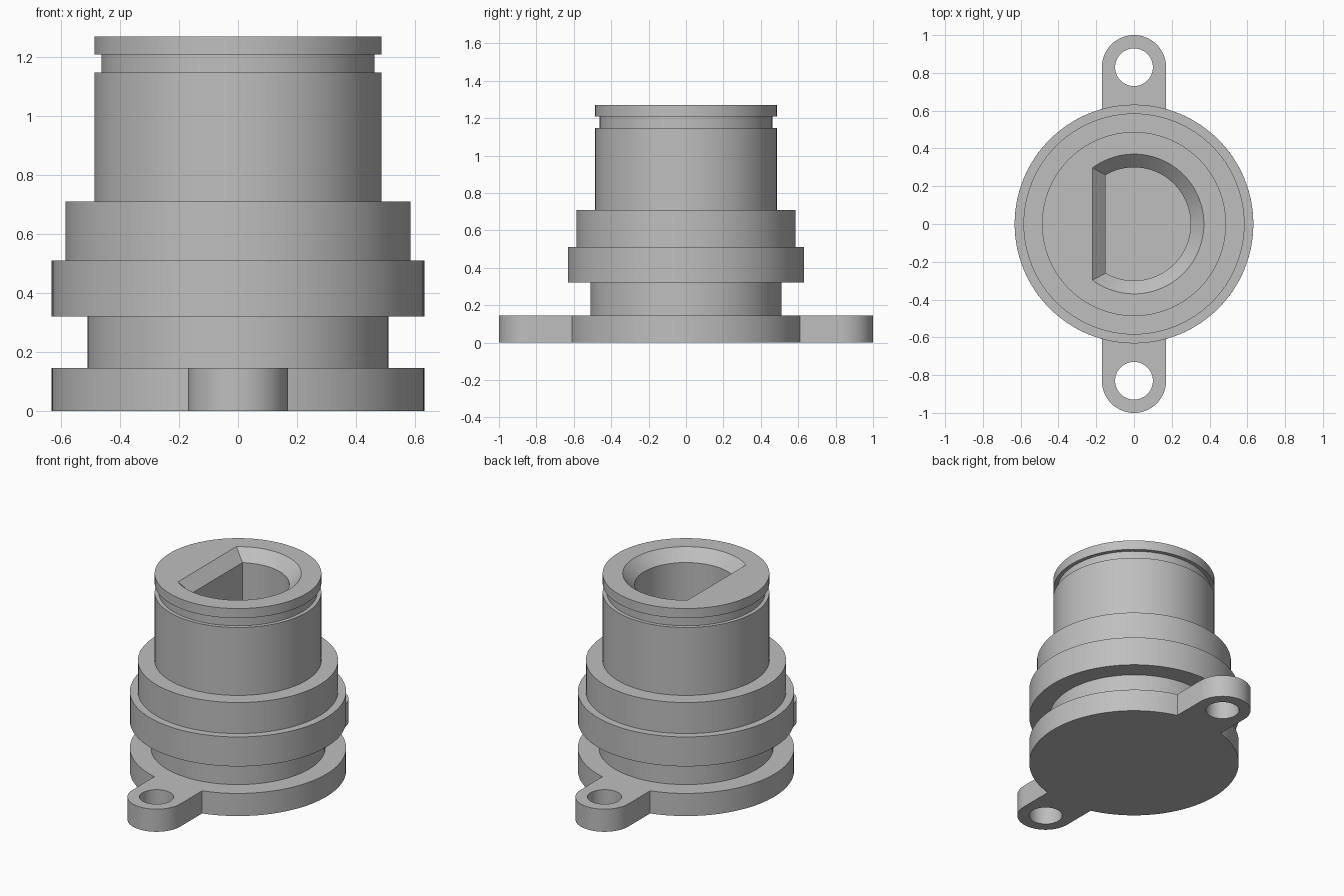
import bpy, bmesh
from math import cos, sin, pi, acos, asin, radians

cube = bpy.data.objects.get("Cube")
if cube:
    bpy.data.objects.remove(cube, do_unlink=True)

grey = bpy.data.materials.new("neutral grey")
grey.use_nodes = True
tone = (0.52, 0.52, 0.52, 1)
grey.diffuse_color = tone
grey.node_tree.nodes["Principled BSDF"].inputs["Base Color"].default_value = tone


def arc(cx, cy, r, start, end, steps):
    return [(cx + r * cos(start + (end - start) * i / steps),
             cy + r * sin(start + (end - start) * i / steps)) for i in range(steps + 1)]


def circle(cx, cy, r, steps=96):
    return arc(cx, cy, r, 0, 2 * pi, steps)[:-1]


def loft(name, sections):
    """Skin a stack of matching outlines, each given as (outline, height)."""
    bm = bmesh.new()
    rings = [[bm.verts.new((x, y, z)) for x, y in pts] for pts, z in sections]
    for low, high in zip(rings, rings[1:]):
        for i in range(len(low)):
            j = (i + 1) % len(low)
            bm.faces.new((low[i], low[j], high[j], high[i]))
    bm.faces.new(rings[0][::-1])
    bm.faces.new(rings[-1])
    bmesh.ops.recalc_face_normals(bm, faces=bm.faces)
    mesh = bpy.data.meshes.new(name)
    bm.to_mesh(mesh)
    bm.free()
    obj = bpy.data.objects.new(name, mesh)
    bpy.context.collection.objects.link(obj)
    mesh.materials.append(grey)
    return obj


def finish(obj, cutters):
    bpy.ops.object.select_all(action='DESELECT')
    obj.select_set(True)
    bpy.context.view_layer.objects.active = obj
    for cutter in cutters:
        mod = obj.modifiers.new("cut", 'BOOLEAN')
        mod.operation = 'DIFFERENCE'
        mod.solver = 'EXACT'
        mod.object = cutter
        bpy.ops.object.modifier_apply(modifier=mod.name)
        bpy.data.objects.remove(cutter, do_unlink=True)
    bpy.ops.object.shade_smooth_by_angle(angle=radians(30))


# Round flange with two mounting ears
FLANGE_R, EAR_R, EAR_Y, FLANGE_Z = 0.632, 0.17, 0.83, 0.146
corner = acos(EAR_R / FLANGE_R)
half = arc(0, 0, FLANGE_R, -corner, corner, 48) + arc(0, EAR_Y, EAR_R, 0, pi, 32)
outline = half + [(-x, -y) for x, y in half]
flange = loft("mounting_flange", [(outline, 0), (outline, FLANGE_Z)])
holes = [loft("ear_hole_cutter", [(circle(0, s * EAR_Y, 0.1, 48), -0.1),
                                  (circle(0, s * EAR_Y, 0.1, 48), 0.3)]) for s in (-1, 1)]
finish(flange, holes)

# Stepped body: neck, wide collar, shoulder, barrel, groove, lip
steps = [(0.51, 0.14, 0.32), (0.632, 0.32, 0.51), (0.585, 0.51, 0.71),
         (0.487, 0.71, 1.148), (0.463, 1.148, 1.208), (0.487, 1.208, 1.27)]
body = loft("stepped_body", [(circle(0, 0, r), z) for r, low, high in steps
                             for z in (low, high)])


# D-shaped socket with a chamfered mouth
def d_shape(r, flat):
    a = pi - asin((r * r - flat * flat) ** 0.5 / r)
    return arc(0, 0, r, -a, a, 64)


socket = loft("socket_cutter", [(d_shape(0.3, 0.15), 0.3), (d_shape(0.3, 0.15), 1.2),
                                (d_shape(0.37, 0.22), 1.27), (d_shape(0.37, 0.22), 1.4)])
finish(body, [socket])
